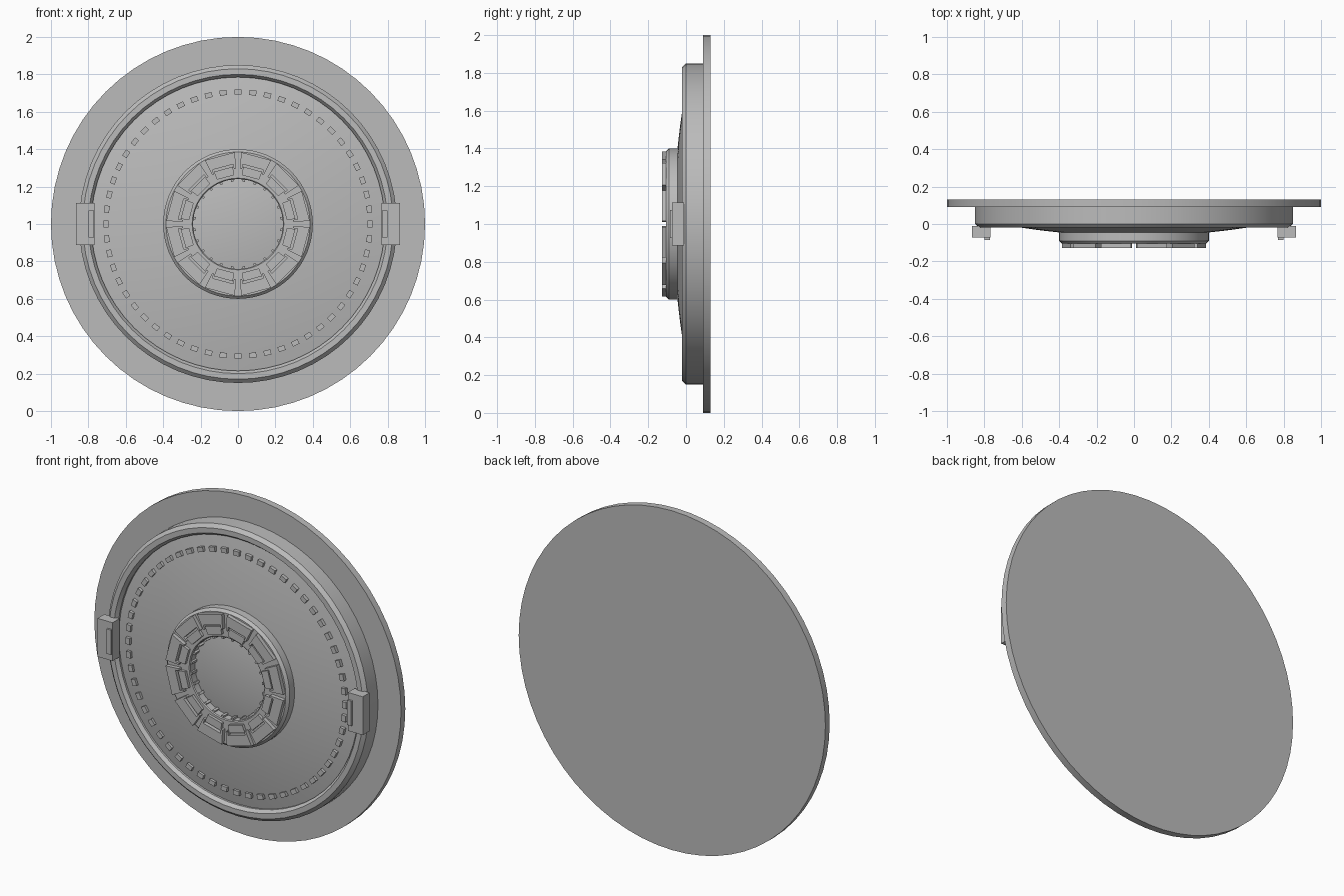
import bpy, bmesh, math
from mathutils import Matrix, Vector

cube = bpy.data.objects.get("Cube")
if cube:
    bpy.data.objects.remove(cube)

grey = bpy.data.materials.new("plain_grey")
grey.use_nodes = True
colour = (0.5, 0.5, 0.5, 1)
grey.diffuse_color = colour
grey.node_tree.nodes["Principled BSDF"].inputs["Base Color"].default_value = colour

CENTRE = Vector((0, 0, 1))


def finish(name, bm, smooth=False):
    bmesh.ops.remove_doubles(bm, verts=bm.verts, dist=0.0001)
    bmesh.ops.recalc_face_normals(bm, faces=bm.faces)
    mesh = bpy.data.meshes.new(name)
    bm.to_mesh(mesh)
    bm.free()
    mesh.materials.append(grey)
    obj = bpy.data.objects.new(name, mesh)
    obj.location = CENTRE
    bpy.context.collection.objects.link(obj)
    if smooth:
        bpy.ops.object.select_all(action='DESELECT')
        obj.select_set(True)
        bpy.context.view_layer.objects.active = obj
        bpy.ops.object.shade_smooth_by_angle(angle=math.radians(25))
    return obj


def lathe(name, profile, closed=False, steps=64):
    """Spin a (radius, depth) profile around the front-to-back axis."""
    bm = bmesh.new()
    verts = [bm.verts.new((r, y, 0)) for r, y in profile]
    pairs = list(zip(verts, verts[1:]))
    if closed:
        pairs.append((verts[-1], verts[0]))
    edges = [bm.edges.new(p) for p in pairs]
    bmesh.ops.spin(bm, geom=verts + edges, cent=(0, 0, 0), axis=(0, 1, 0),
                   angle=math.tau, steps=steps, use_merge=True)
    return finish(name, bm, smooth=True)


def prism(bm, outline, front, back, angle=0):
    """Extrude an (x, z) outline in depth, turned around the centre."""
    turn = Matrix.Rotation(angle, 4, 'Y')
    face = bm.faces.new([bm.verts.new(turn @ Vector((x, front, z))) for x, z in outline])
    out = bmesh.ops.extrude_face_region(bm, geom=[face], use_keep_orig=True)
    moved = [v for v in out["geom"] if isinstance(v, bmesh.types.BMVert)]
    bmesh.ops.translate(bm, verts=moved, vec=(0, back - front, 0))


def box(x0, x1, z0, z1):
    return [(x0, z0), (x1, z0), (x1, z1), (x0, z1)]


def radial(name, count, outline, front, back, offset=0.0):
    bm = bmesh.new()
    for i in range(count):
        prism(bm, outline, front, back, math.tau * (i + offset) / count)
    return finish(name, bm)


def dome(edge, depth, curve, steps=12):
    return [(edge * i / steps, depth + curve * (edge * i / steps) ** 2)
            for i in range(steps + 1)]


# Back plate and raised rim
lathe("back_plate", [(0, 0.13), (1, 0.13), (1, 0.09), (0, 0.09)])
lathe("outer_rim", [(0.85, 0.1), (0.85, 0.0), (0.83, -0.02), (0.8, -0.02),
                    (0.785, 0.0), (0.785, 0.1)], closed=True)

# Shallow domed face with a ring of studs
lathe("domed_face", dome(0.79, -0.065, 0.125))
radial("face_studs", 56, box(-0.019, 0.019, 0.692, 0.719), -0.02, 0.02)

# Hub ring and the bulge inside it
lathe("hub_ring", [(0.4, 0.0), (0.4, -0.09), (0.385, -0.105),
                   (0.245, -0.105), (0.24, -0.1), (0.24, 0.0)], closed=True)
lathe("hub_bulge", dome(0.242, -0.075, 0.3))
radial("hub_teeth", 24, box(-0.007, 0.007, 0.228, 0.245), -0.1, -0.05, 0.5)

# Notched blocks around the hub, each holding a smaller pad
notched = [(-0.083, 0.375), (0.083, 0.375), (0.066, 0.29), (0.055, 0.29),
           (0.058, 0.315), (-0.058, 0.315), (-0.055, 0.29), (-0.066, 0.29)]
radial("hub_blocks", 12, notched, -0.128, -0.1, 0.5)
pad = [(-0.047, 0.258), (0.047, 0.258), (0.053, 0.303), (-0.053, 0.303)]
radial("hub_pads", 12, pad, -0.122, -0.1, 0.5)

# Side clamps with a raised tab on the inner edge
for side, label in ((1, "left"), (-1, "right")):
    bm = bmesh.new()
    prism(bm, box(side * 0.767, side * 0.865, -0.113, 0.113), -0.073, -0.01)
    finish(label + "_clamp", bm)
    bm = bmesh.new()
    prism(bm, box(side * 0.77, side * 0.798, -0.073, 0.073), -0.085, -0.07)
    finish(label + "_clamp_tab", bm)
